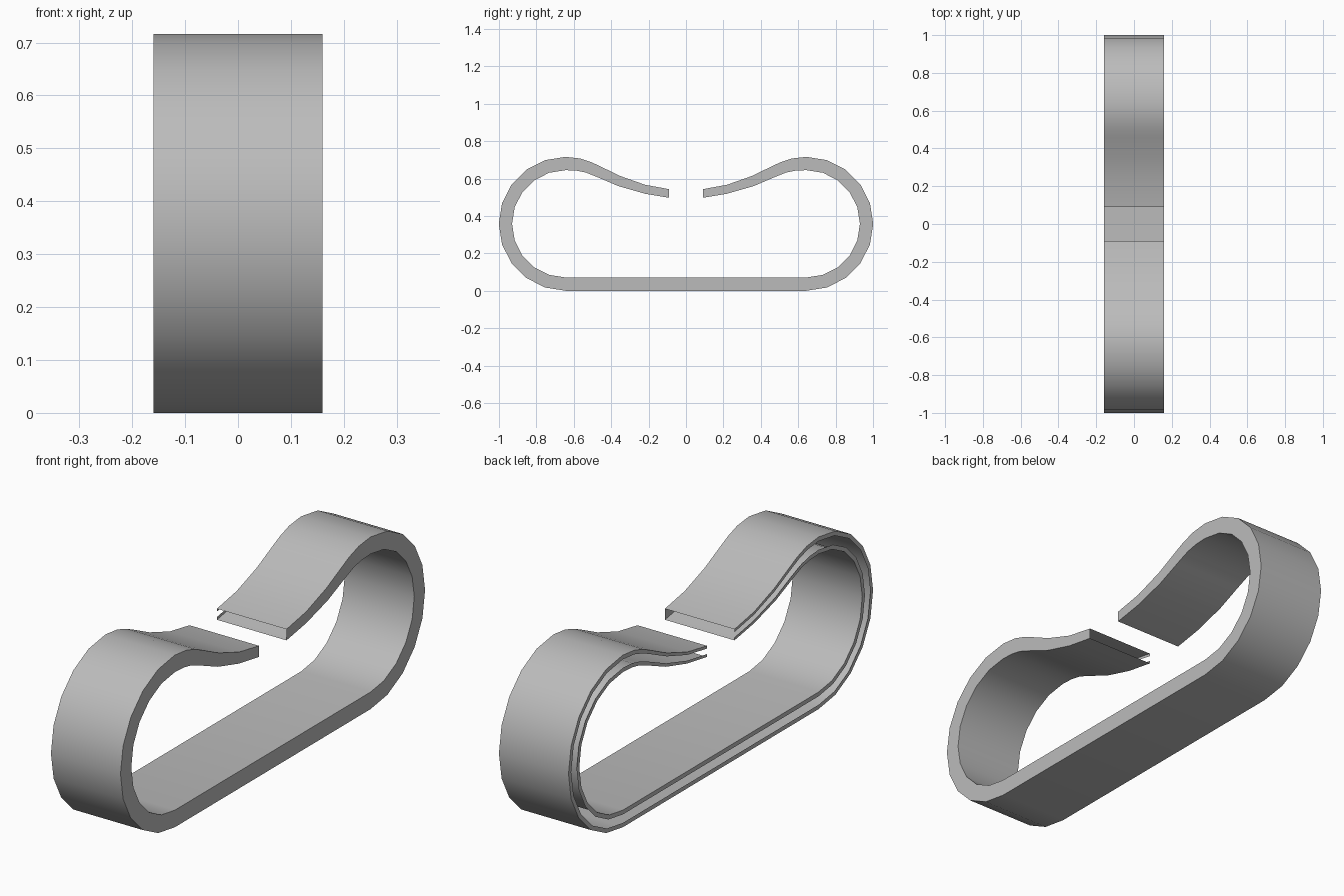
import bpy, bmesh, math

if "Cube" in bpy.data.objects:
    bpy.data.objects.remove(bpy.data.objects["Cube"])

HALF_W = 0.16      # half width of the band in x
LIP = 0.25         # share of the thickness covered by each lip on the open side
CY, CZ = 0.643, 0.358
R_OUT, R_IN = 0.358, 0.287
STEPS = 10

# Outer / inner path pairs for the springy arm, from free tip to the bend
arm = [((0.09, 0.543), (0.09, 0.497)),
       ((0.22, 0.567), (0.22, 0.519)),
       ((0.353, 0.614), (0.36, 0.559)),
       ((0.46, 0.666), (0.47, 0.606)),
       ((0.505, 0.687), (0.535, 0.632)),
       ((0.565, 0.707), (0.585, 0.642))]

# Round end bend, top to bottom
bend = []
for i in range(STEPS + 1):
    a = math.pi / 2 - math.pi * i / STEPS
    c, s = math.cos(a), math.sin(a)
    bend.append(((CY + R_OUT * c, CZ + R_OUT * s), (CY + R_IN * c, CZ + R_IN * s)))

# Mirror the half path to get the whole clip
half = arm + bend
path = half + [((-o[0], o[1]), (-n[0], n[1])) for o, n in reversed(half)]


def mix(a, b, t):
    return (a[0] + (b[0] - a[0]) * t, a[1] + (b[1] - a[1]) * t)


# Thin channel section: open slot on -x, closed wall on +x, open tips
bm = bmesh.new()
rows = []
for o, n in path:
    section = [(-HALF_W, mix(o, n, LIP)), (-HALF_W, o), (HALF_W, o),
               (HALF_W, n), (-HALF_W, n), (-HALF_W, mix(n, o, LIP))]
    rows.append([bm.verts.new((x, p[0], p[1])) for x, p in section])
for r, q in zip(rows, rows[1:]):
    for k in range(5):
        bm.faces.new((r[k], r[k + 1], q[k + 1], q[k]))

mesh = bpy.data.meshes.new("clip_band")
bm.to_mesh(mesh)
bm.free()
band = bpy.data.objects.new("clip_band", mesh)
bpy.context.collection.objects.link(band)

mat = bpy.data.materials.new("light grey")
mat.diffuse_color = (0.5, 0.5, 0.5, 1)
mat.use_nodes = True
mat.node_tree.nodes["Principled BSDF"].inputs["Base Color"].default_value = mat.diffuse_color
mesh.materials.append(mat)

bpy.context.view_layer.objects.active = band
band.select_set(True)
bpy.ops.object.shade_smooth_by_angle(angle=math.radians(35))
